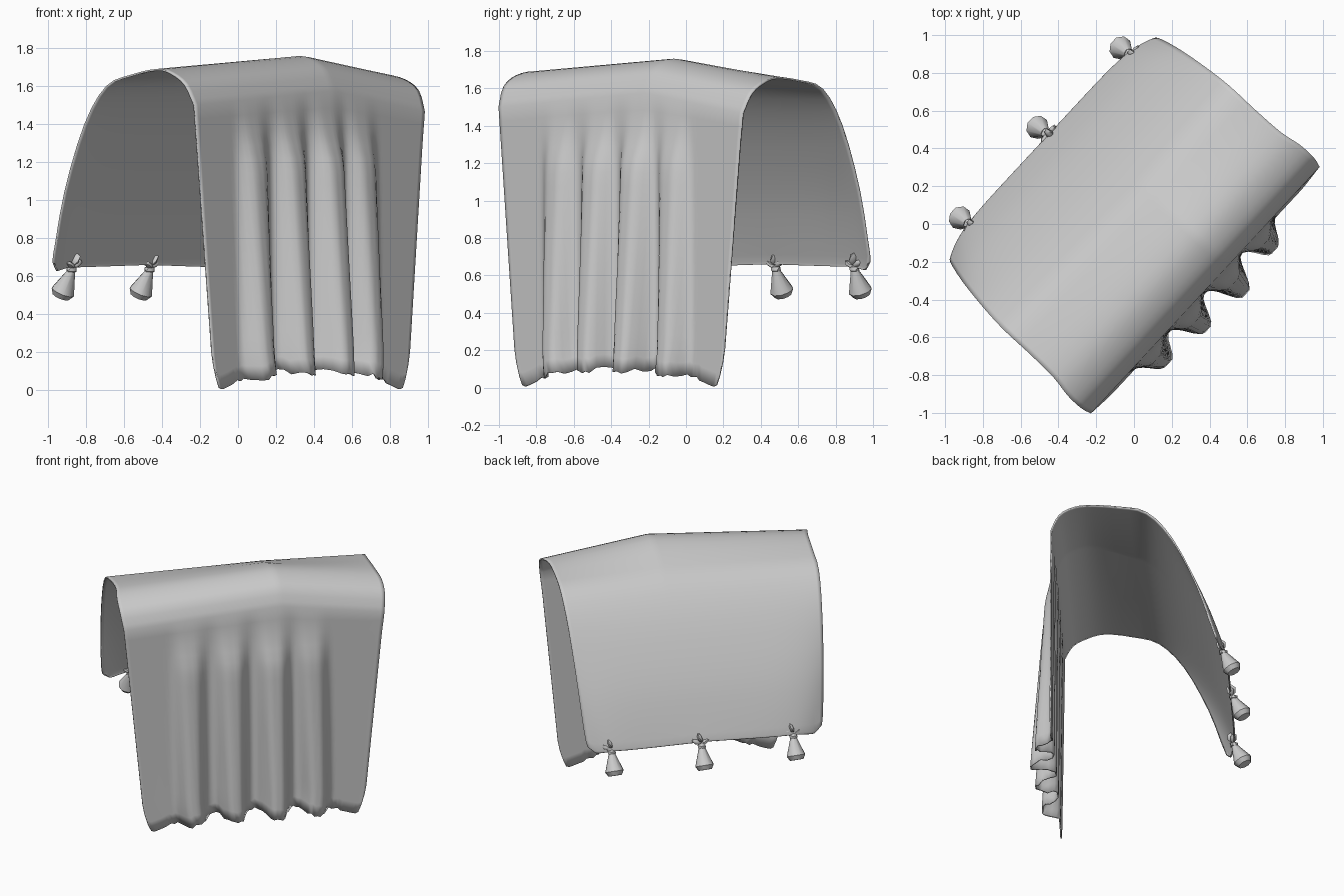
import bpy, bmesh, math, random
from mathutils import Vector, Matrix

if "Cube" in bpy.data.objects:
    bpy.data.objects.remove(bpy.data.objects["Cube"])

random.seed(4)
U = Vector((0.68, 0.733, 0))     # along the ridge
V = Vector((0.733, -0.68, 0))    # across the ridge, towards the pleated side
UP = Vector((0, 0, 1))


def interp(pts, x):
    for (a, fa), (b, fb) in zip(pts, pts[1:]):
        if x <= b:
            return fa + (fb - fa) * max(0, x - a) / (b - a)
    return pts[-1][1]


def smooth(a, b, x):
    t = min(1, max(0, (x - a) / (b - a)))
    return t * t * (3 - 2 * t)


def finish(bm, name, angle):
    bmesh.ops.recalc_face_normals(bm, faces=bm.faces)
    me = bpy.data.meshes.new(name)
    bm.to_mesh(me)
    bm.free()
    ob = bpy.data.objects.new(name, me)
    bpy.context.collection.objects.link(ob)
    bpy.ops.object.select_all(action='DESELECT')
    ob.select_set(True)
    bpy.context.view_layer.objects.active = ob
    bpy.ops.object.shade_smooth_by_angle(angle=math.radians(angle))
    return ob


# Drape cross-section: across, height, half width
KEYS = [(-.59, .64, .79), (-.575, .70, .81), (-.465, 1.05, .84), (-.30, 1.4, .865),
        (-.13, 1.6, .88), (.05, 1.66, .88), (.237, 1.69, .885), (.36, 1.67, .905),
        (.46, 1.61, .905), (.515, 1.5, .89)]
BACK_HEM = [(0, .66), (.8, .645), (.94, .625), (1, .66)]
FRONT_HEM = [(0, .1), (.35, .095), (.65, .065), (.8, .04), (.94, .005), (.97, .01), (1, .06)]
RIDGE = [(-1, 0), (.2, .075), (1, -.035)]
# Pleats: centre at top, centre at hem, half width, depth
PLEATS = [(-.50, -.57, .13, .11), (-.18, -.2, .135, .14),
          (.14, .18, .14, .16), (.43, .55, .13, .115)]
JAG = [random.uniform(-.014, .014) for _ in range(90)]


def profile():
    rows = []
    for i in range(len(KEYS) - 1):
        p = [Vector(KEYS[min(max(i + k, 0), len(KEYS) - 1)]) for k in (-1, 0, 1, 2)]
        for j in range(3):
            t = j / 3
            rows.append((0.5 * (2 * p[1] + (p[2] - p[0]) * t
                        + (2 * p[0] - 5 * p[1] + 4 * p[2] - p[3]) * t * t
                        + (3 * p[1] - p[0] - 3 * p[2] + p[3]) * t ** 3), 0))
    n = 20
    for j in range(n + 1):
        f = j / n
        rows.append((Vector((.515 + .012 * f, 1.5, .89 - .14 * f)), f))
    return rows


def cloth_point(row, f, t, i):
    v, z, w = row
    a = abs(t)
    u = w * t
    if f > 0:                                    # pleated panel
        fold = 0
        for c0, c1, h, d in PLEATS:
            fold += d * (1 - smooth(.25, 1.25, abs(t - c0 - (c1 - c0) * f) / h))
        hem = interp(FRONT_HEM, a)
        z = 1.5 - (1.5 - hem) * f
        z += (.12 * (.06 - fold) + JAG[i]) * (1 - smooth(.75, .85, a)) * smooth(.85, 1, f)
        v += fold * (.36 * smooth(.03, .25, f) + .64 * f)
        u *= 1 - .03 * smooth(.92, 1, f)
    elif v < 0:                                  # short back panel bulges outwards
        k = 1 - smooth(.65, 1.6, z)
        v -= .065 * k * (1 - a ** 7)
        z += (interp(BACK_HEM, a) - .64) * (1 - smooth(.64, .8, z))
    # ridge rises towards the middle
    z += interp(RIDGE, t) * smooth(-.25, .38, row[0]) * (1 - smooth(0, .15, f))
    return U * u + V * v + UP * z


# Draped cloth
bm = bmesh.new()
N = 72
grid = [[bm.verts.new(cloth_point(r, f, -1 + 2 * i / N, i)) for i in range(N + 1)]
        for r, f in profile()]
for a, b in zip(grid, grid[1:]):
    for i in range(N):
        bm.faces.new((a[i], a[i + 1], b[i + 1], b[i]))
cloth = finish(bm, "draped_cloth", 60)
mid = cloth.data.polygons[len(cloth.data.polygons) // 3]
sol = cloth.modifiers.new("thickness", 'SOLIDIFY')
sol.thickness = 0.01
sol.offset = -1 if mid.normal.z > 0 else 1


# Tassel: turned body with a knotted tie above it
def tassel(name, x, y):
    bm = bmesh.new()
    axis = (-V * .5 - UP + Vector((-.05, -.05, 0))).normalized()
    top = Vector((x - .005, y, .63))
    rot = axis.to_track_quat('Z', 'Y').to_matrix()
    rings = []
    for h, r in [(0, .02), (.125, .064), (.155, .046)]:
        rings.append([bm.verts.new(top + rot @ Vector((r * math.cos(k * math.tau / 9),
                      r * math.sin(k * math.tau / 9), h))) for k in range(9)])
    for a, b in zip(rings, rings[1:]):
        for k in range(9):
            bm.faces.new((a[k], a[(k + 1) % 9], b[(k + 1) % 9], b[k]))
    bm.faces.new(rings[0])
    bm.faces.new(rings[-1])
    # knot and the loops tied through the hem
    bits = [((0, 0, .005), (.032, .03, .024), 0), ((.035, .01, .035), (.038, .018, .018), -.5),
            ((-.025, .015, .03), (.034, .02, .016), .5),
            ((.01, .015, .06), (.018, .035, .038), .35)]
    frame = Matrix((U, V, UP)).transposed()
    for loc, size, ang in bits:
        m = Matrix.Translation(top + frame @ Vector(loc)) @ frame.to_4x4() \
            @ Matrix.Rotation(ang, 4, 'Y') @ Matrix.Diagonal((*size, 1))
        bmesh.ops.create_icosphere(bm, subdivisions=1, radius=1, matrix=m)
    finish(bm, name, 45)


for i, (x, y) in enumerate([(-.87, .0), (-.46, .48), (-.02, .9)]):
    tassel(f"hem_tassel_{i + 1}", x, y)
